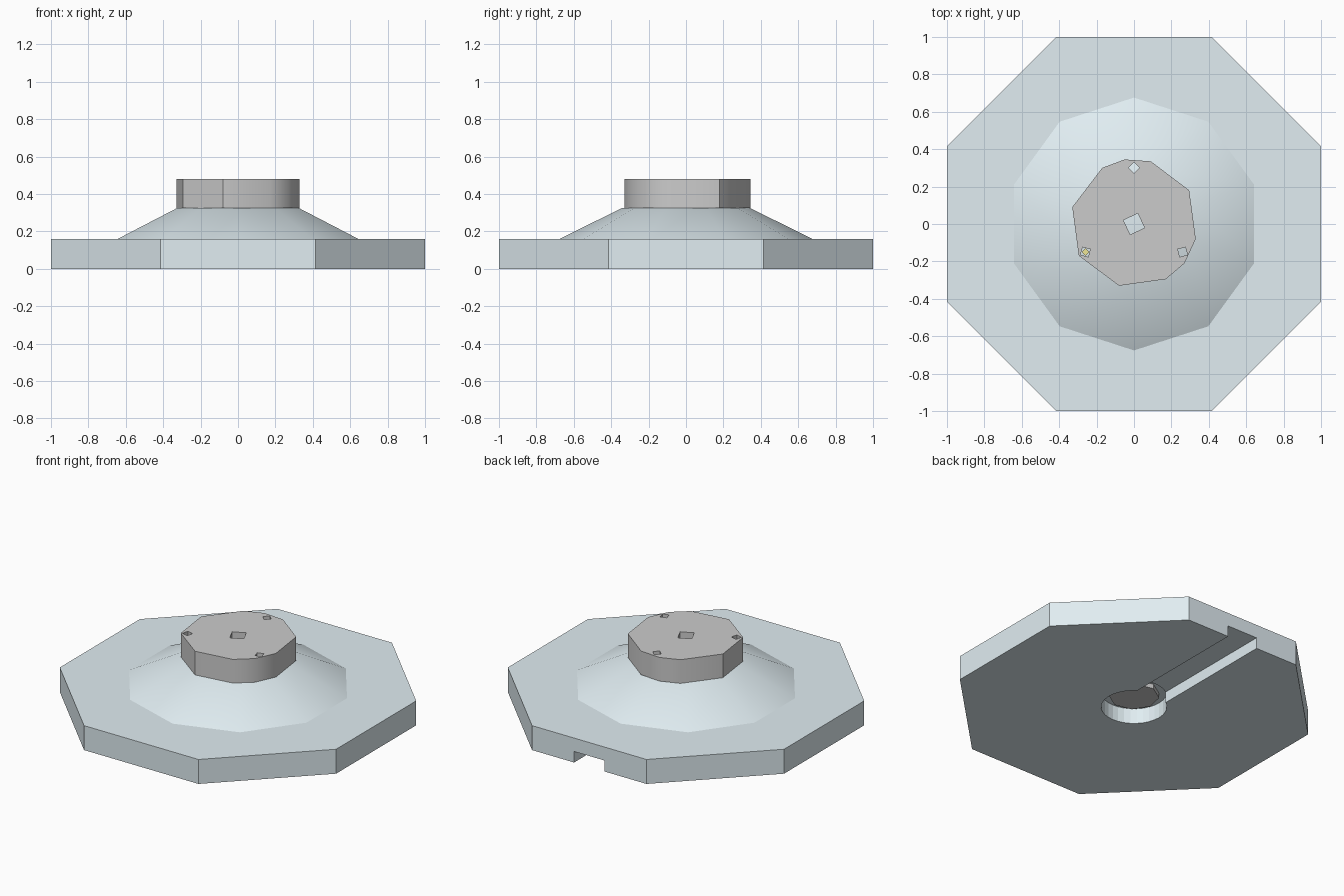
import bpy, bmesh, math

if "Cube" in bpy.data.objects:
    bpy.data.objects.remove(bpy.data.objects["Cube"])


def material(name, rgb):
    m = bpy.data.materials.new(name)
    m.diffuse_color = (*rgb, 1)
    m.use_nodes = True
    m.node_tree.nodes["Principled BSDF"].inputs["Base Color"].default_value = m.diffuse_color
    return m


def ring(n, r, turn=0, cx=0, cy=0):
    return [(cx + r * math.cos(math.radians(turn) + 2 * math.pi * i / n),
             cy + r * math.sin(math.radians(turn) + 2 * math.pi * i / n)) for i in range(n)]


def loft(name, low, high, z0, z1, mat=None):
    """Solid between two matching outlines."""
    bm = bmesh.new()
    a = [bm.verts.new((x, y, z0)) for x, y in low]
    b = [bm.verts.new((x, y, z1)) for x, y in high]
    n = len(a)
    bm.faces.new(a[::-1])
    bm.faces.new(b)
    for i in range(n):
        j = (i + 1) % n
        bm.faces.new((a[i], a[j], b[j], b[i]))
    me = bpy.data.meshes.new(name)
    bm.to_mesh(me)
    bm.free()
    ob = bpy.data.objects.new(name, me)
    bpy.context.collection.objects.link(ob)
    if mat:
        me.materials.append(mat)
    return ob


def cut(target, name, outline, z0, z1):
    cutter = loft(name, outline, outline, z0, z1)
    cutter.hide_render = True
    mod = target.modifiers.new(name, 'BOOLEAN')
    mod.operation = 'DIFFERENCE'
    mod.solver = 'EXACT'
    mod.object = cutter


def smooth(ob, angle=40):
    bpy.ops.object.select_all(action='DESELECT')
    ob.select_set(True)
    bpy.context.view_layer.objects.active = ob
    bpy.ops.object.shade_smooth_by_angle(angle=math.radians(angle))


blue = material("pale_blue", (0.75, 0.85, 0.89))
yellow = material("yellow", (0.85, 0.78, 0.3))

# Octagonal foot with underside socket and cable channel to the back
oct_ = ring(8, 1 / math.cos(math.pi / 8), 22.5)
foot = loft("foot_plate", oct_, oct_, 0, 0.16, blue)
cut(foot, "socket_cutter", ring(32, 0.195), -0.1, 0.1)
cut(foot, "channel_cutter", [(-0.11, 0), (0.11, 0), (0.11, 1.2), (-0.11, 1.2)], -0.12, 0.072)

# Ten-sided sloping collar
collar = loft("collar", ring(10, 0.676, 90), ring(10, 0.342, 90), 0.16, 0.325, blue)
smooth(collar)

# Grey cap with uneven outline
rim = [(-0.05, 0.345), (-0.17, 0.30), (-0.33, 0.09), (-0.295, -0.17), (-0.08, -0.33),
       (0.17, -0.295), (0.27, -0.21), (0.33, -0.08), (0.295, 0.18), (0.09, 0.335)]
cap = loft("cap", rim, rim, 0.325, 0.48)
smooth(cap)

# Square centre hole and three fixing holes
cut(cap, "centre_hole_cutter", ring(4, 0.06, 70), 0.3, 0.6)
for i, a in enumerate((90, 210, 330)):
    r = math.radians(a)
    cut(cap, f"fixing_hole_cutter_{i}",
        ring(4, 0.03, a, 0.3 * math.cos(r), 0.3 * math.sin(r)), 0.3, 0.6)

# Small yellow pin in one fixing hole
pin = ring(4, 0.02, 0, -0.26, -0.15)
loft("pin", pin, pin, 0.325, 0.42, yellow)

# Grey nut inside the socket
nut = ring(8, 0.15, 10)
loft("socket_nut", nut, nut, 0.07, 0.1)
